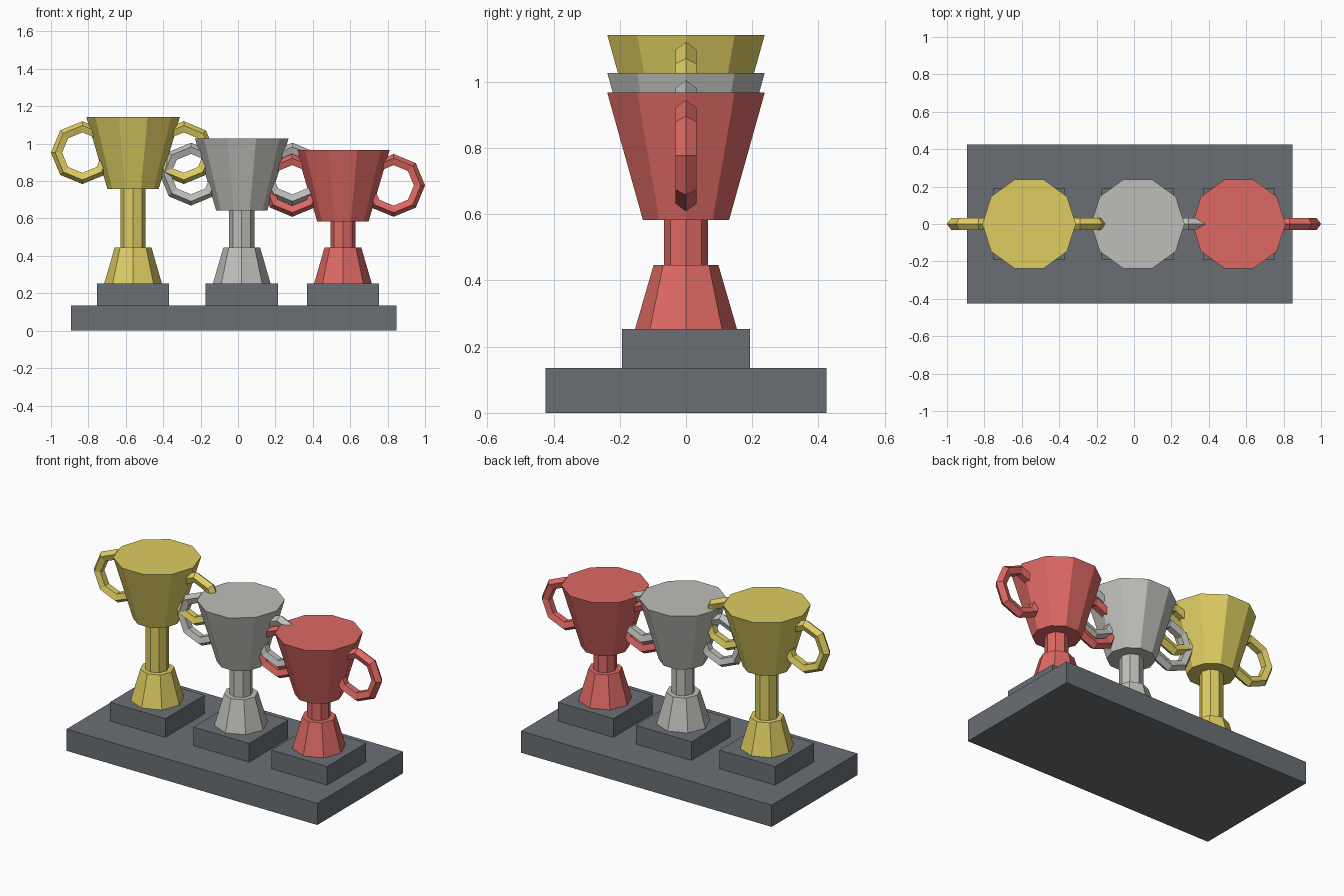
import bpy, bmesh, math

if "Cube" in bpy.data.objects:
    bpy.data.objects.remove(bpy.data.objects["Cube"])


def material(name, rgb):
    def lin(c):
        c /= 255
        return c / 12.92 if c <= 0.04045 else ((c + 0.055) / 1.055) ** 2.4
    m = bpy.data.materials.new(name)
    m.diffuse_color = (*[lin(c) for c in rgb], 1)
    m.use_nodes = True
    m.node_tree.nodes["Principled BSDF"].inputs["Base Color"].default_value = m.diffuse_color
    return m


def finish(bm, name, mat):
    bmesh.ops.recalc_face_normals(bm, faces=bm.faces)
    me = bpy.data.meshes.new(name)
    bm.to_mesh(me)
    bm.free()
    me.materials.append(mat)
    ob = bpy.data.objects.new(name, me)
    bpy.context.collection.objects.link(ob)
    return ob


def box(name, x, z0, z1, hx, hy, mat):
    bm = bmesh.new()
    bmesh.ops.create_cube(bm, size=1)
    for v in bm.verts:
        v.co = (x + v.co.x * 2 * hx, v.co.y * 2 * hy, z0 + (v.co.z + 0.5) * (z1 - z0))
    return finish(bm, name, mat)


def frustum(name, x, z0, z1, r0, r1, n, mat):
    # Capped tapered prism with a corner on the x axis
    bm = bmesh.new()
    rings = [[bm.verts.new((x + r * math.cos(i * math.tau / n),
                            r * math.sin(i * math.tau / n), z)) for i in range(n)]
             for r, z in ((r0, z0), (r1, z1))]
    for i in range(n):
        j = (i + 1) % n
        bm.faces.new((rings[0][i], rings[0][j], rings[1][j], rings[1][i]))
    for ring in rings:
        bm.faces.new(ring)
    return finish(bm, name, mat)


def ring_handle(name, x, z, major, minor, mat, n=8, m=5):
    # Upright low-poly ring facing the front
    bm = bmesh.new()
    loops = []
    for i in range(n):
        a = i * math.tau / n
        loop = []
        for k in range(m):
            b = k * math.tau / m
            r = major + minor * math.cos(b)
            loop.append(bm.verts.new((x + r * math.cos(a), minor * math.sin(b), z + r * math.sin(a))))
        loops.append(loop)
    for i in range(n):
        p, q = loops[i], loops[(i + 1) % n]
        for k in range(m):
            l = (k + 1) % m
            bm.faces.new((p[k], p[l], q[l], q[k]))
    return finish(bm, name, mat)


slate = material("slate grey", (106, 111, 116))
gold = material("gold", (222, 205, 98))
silver = material("silver", (190, 190, 185))
bronze = material("bronze red", (222, 105, 100))

# Shared plinth
box("plinth", -0.022, 0, 0.136, 0.87, 0.425, slate)

# Three trophies: name, x centre, height of the cup bottom, colour
for label, x, zc, mat in (("gold", -0.561, 0.758, gold),
                          ("silver", 0.02, 0.643, silver),
                          ("bronze", 0.561, 0.583, bronze)):
    box(label + "_pedestal", x, 0.136, 0.253, 0.193, 0.193, slate)
    frustum(label + "_foot", x, 0.253, 0.446, 0.154, 0.098, 8, mat)
    frustum(label + "_stem", x, 0.44, zc + 0.01, 0.067, 0.067, 8, mat)
    frustum(label + "_cup", x, zc, zc + 0.384, 0.137, 0.25, 10, mat)
    for side, s in (("left", -1), ("right", 1)):
        ring_handle(f"{label}_{side}_handle", x + s * 0.271, zc + 0.194, 0.135, 0.033, mat)
